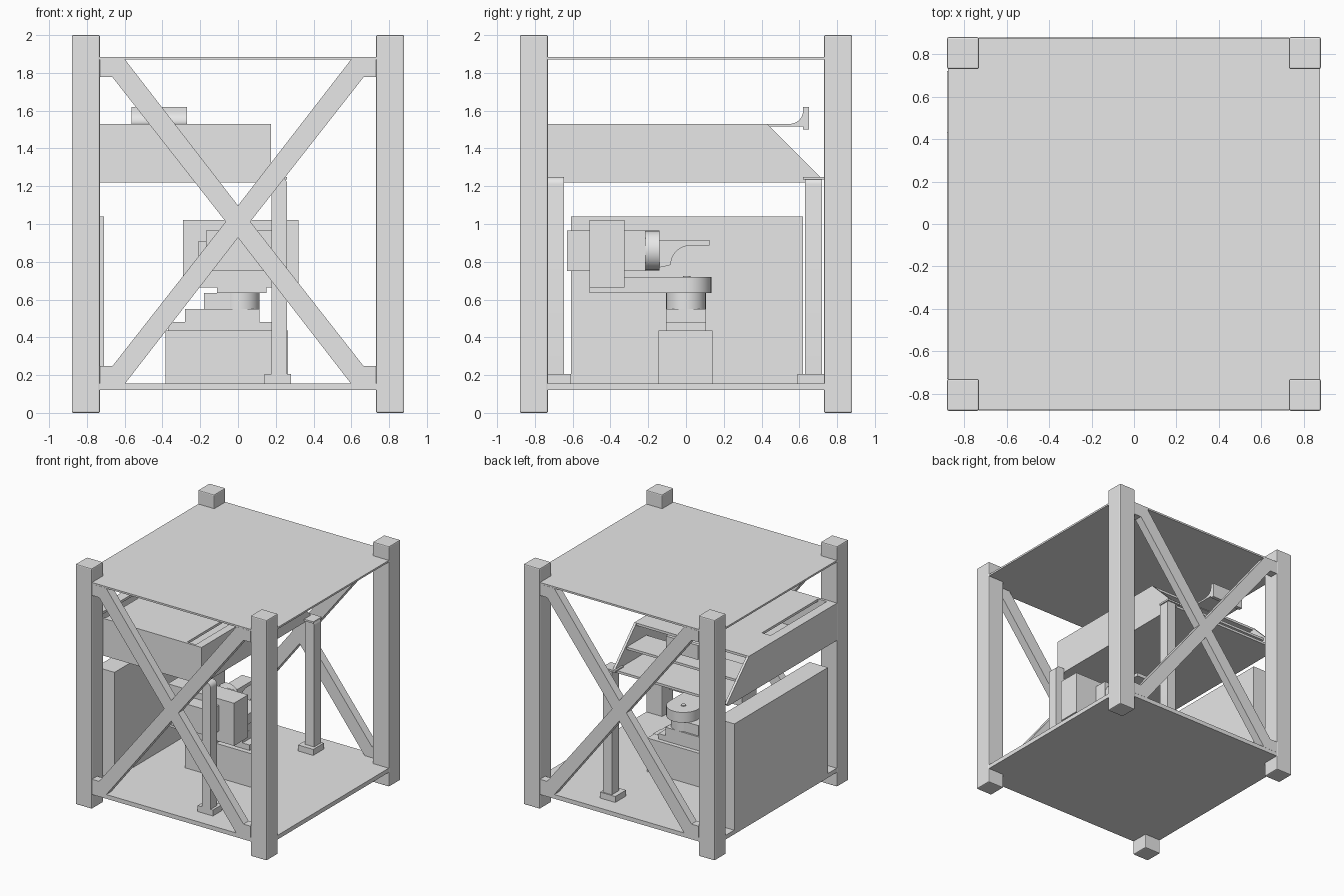
import bpy, bmesh, math
from mathutils import Vector

cube = bpy.data.objects.get("Cube")
if cube:
    bpy.data.objects.remove(cube, do_unlink=True)

grey = bpy.data.materials.new("plain_grey")
grey.use_nodes = True
grey.diffuse_color = (0.8, 0.8, 0.8, 1)
grey.node_tree.nodes["Principled BSDF"].inputs["Base Color"].default_value = (0.8, 0.8, 0.8, 1)


def prism(name, outline, axis, start, end):
    """Extrude a 2D outline along an axis; outline uses the other two axes in order."""
    def place(u, v, w):
        return {"x": (w, u, v), "y": (u, w, v), "z": (u, v, w)}[axis]
    bm = bmesh.new()
    face = bm.faces.new([bm.verts.new(place(u, v, start)) for u, v in outline])
    out = bmesh.ops.extrude_face_region(bm, geom=[face])
    moved = [g for g in out["geom"] if isinstance(g, bmesh.types.BMVert)]
    bmesh.ops.translate(bm, verts=moved, vec=Vector(place(0, 0, end - start)))
    bmesh.ops.recalc_face_normals(bm, faces=bm.faces)
    mesh = bpy.data.meshes.new(name)
    bm.to_mesh(mesh)
    bm.free()
    mesh.materials.append(grey)
    obj = bpy.data.objects.new(name, mesh)
    bpy.context.collection.objects.link(obj)
    return obj


def box(name, x0, x1, y0, y1, z0, z1):
    return prism(name, [(x0, y0), (x1, y0), (x1, y1), (x0, y1)], "z", z0, z1)


def arc(u, v, radius, a0, a1, steps):
    angles = [math.radians(a0 + (a1 - a0) * i / steps) for i in range(steps + 1)]
    return [(u + radius * math.cos(a), v + radius * math.sin(a)) for a in angles]


def smooth(obj):
    bpy.ops.object.select_all(action="DESELECT")
    obj.select_set(True)
    bpy.context.view_layer.objects.active = obj
    bpy.ops.object.shade_smooth_by_angle(angle=math.radians(30))


def cylinder(name, u, v, radius, axis, start, end):
    smooth(prism(name, arc(u, v, radius, 0, 348.75, 31), axis, start, end))


# Frame: corner posts with softened ends, floor and roof sheets
for sx, side in ((-1, "right"), (1, "left")):
    for sy, end in ((-1, "front"), (1, "back")):
        xs, ys = sorted((sx * 0.73, sx * 0.88)), sorted((sy * 0.73, sy * 0.88))
        post = box(f"{end}_{side}_post", *xs, *ys, 0, 2)
        bevel = post.modifiers.new("soft_edges", "BEVEL")
        bevel.width, bevel.segments = 0.008, 2
box("floor_plate", -0.877, 0.877, -0.877, 0.877, 0.12, 0.155)
box("roof_plate", -0.877, 0.877, -0.877, 0.877, 1.87, 1.885)

# Cross braces on the front and back
quarter = [(0, 0.085), (0.6, 0.86), (0.73, 0.86), (0.73, 0.765), (0.665, 0.765), (0.065, 0)]
half = quarter + [(u, -v) for u, v in quarter[-2::-1]]
cross = half + [(-u, v) for u, v in half[-2:0:-1]]
cross = [(u, v + 1.0125) for u, v in cross]
prism("front_cross_brace", cross, "y", -0.878, -0.81)
prism("back_cross_brace", cross, "y", 0.81, 0.878)

# Side cabinet
box("side_cabinet", -0.88, -0.71, -0.61, 0.62, 0.155, 1.04)

# Hopper: sloped side walls, front wall, slotted top, open back
wall = [(-0.73, 1.22), (0.7, 1.22), (0.72, 1.24), (0.43, 1.53), (-0.73, 1.53)]
prism("hopper_left_wall", wall, "x", 0.155, 0.175)
prism("hopper_right_wall", wall, "x", -0.88, -0.86)
box("hopper_front_wall", -0.86, 0.155, -0.73, -0.71, 1.22, 1.53)
box("hopper_bottom", -0.86, 0.155, -0.71, 0.7, 1.22, 1.24)
box("hopper_shelf", -0.86, 0.155, 0.3, 0.56, 1.36, 1.38)
for name, x0, x1 in (("right", -0.86, -0.8), ("middle", -0.72, 0.03), ("left", 0.11, 0.155)):
    box(f"hopper_top_{name}", x0, x1, -0.71, 0.03, 1.51, 1.53)
box("hopper_top_back", -0.86, 0.155, 0.03, 0.43, 1.51, 1.53)

# Curved lip behind the hopper
lip = [(0.4, 1.515), (0.62, 1.515), (0.62, 1.5), (0.65, 1.5), (0.65, 1.62), (0.62, 1.62)]
lip += arc(0.55, 1.6, 0.07, 0, -90, 8) + [(0.4, 1.53)]
smooth(prism("hopper_lip", lip, "x", -0.565, -0.27))

# Hopper legs with rounded tops and feet
leg = [(0.178, 0.16), (0.26, 0.16)] + arc(0.22, 1.21, 0.04, 0, 90, 6) + [(0.178, 1.25)]
for name, y0, y1, f0, f1 in (("front", -0.73, -0.645, -0.73, -0.61),
                             ("back", 0.63, 0.72, 0.59, 0.73)):
    smooth(prism(f"{name}_leg", leg, "y", y0, y1))
    box(f"{name}_leg_foot", 0.14, 0.28, f0, f1, 0.155, 0.205)
box("back_leg_cap", 0.14, 0.26, 0.62, 0.73, 1.235, 1.25)

# Robot pedestal, stepped
box("pedestal", -0.385, 0.26, -0.145, 0.14, 0.155, 0.435)
box("pedestal_rib", -0.38, 0.265, -0.045, 0.05, 0.155, 0.437)
box("pedestal_lower_step", -0.37, 0.18, -0.105, 0.105, 0.435, 0.48)
box("pedestal_upper_step", -0.28, 0.115, -0.105, 0.105, 0.48, 0.55)
box("joint_housing", -0.18, 0.01, -0.09, 0.09, 0.55, 0.635)
cylinder("turning_joint", 0.01, 0, 0.105, "z", 0.55, 0.64)

# Swinging arm with a round end
arm = [(-0.11, -0.51), (0.15, -0.51)] + arc(0.02, 0.005, 0.13, 0, 180, 16)
smooth(prism("swing_arm", arm, "z", 0.635, 0.72))
cylinder("arm_pin", 0.02, 0.005, 0.02, "z", 0.72, 0.725)

# Gripper head
box("gripper_body", -0.29, 0.32, -0.51, -0.325, 0.665, 1.02)
box("gripper_motor", -0.17, 0.18, -0.63, -0.51, 0.75, 0.965)
box("motor_plug", -0.21, -0.17, -0.61, -0.53, 0.83, 0.91)
box("wrist_block", -0.1, 0.12, -0.325, -0.215, 0.75, 0.965)
cylinder("wrist_joint", 0.01, 0.86, 0.105, "y", -0.215, -0.14)

# Curved finger
finger = [(-0.14, 0.915), (0.125, 0.915), (0.125, 0.885), (0.03, 0.885)]
finger += arc(0.02, 0.785, 0.1, 90, 180, 8) + [(-0.09, 0.78), (-0.14, 0.77)]
smooth(prism("gripper_finger", finger, "x", -0.05, 0.07))
